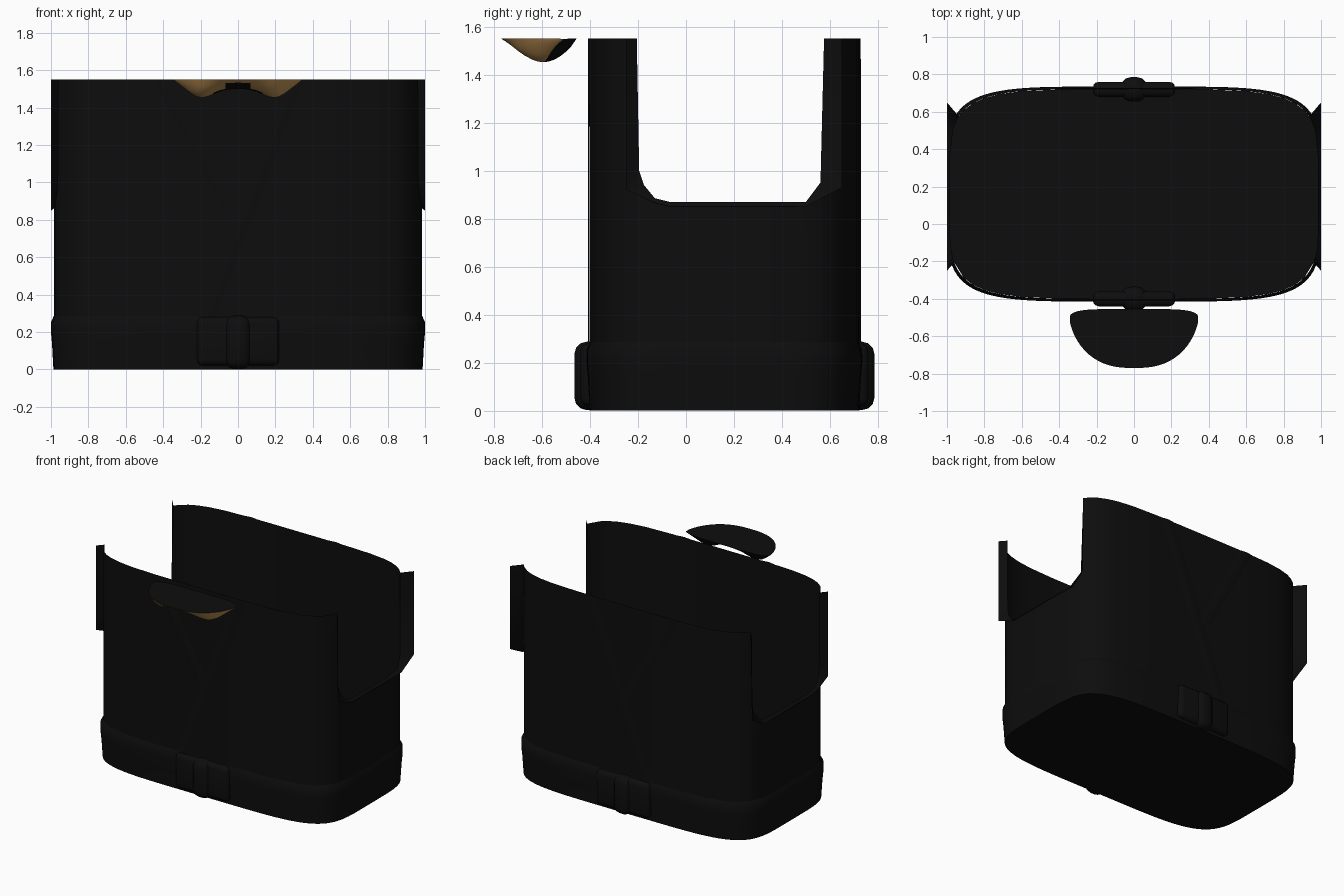
import bpy, bmesh, math

if "Cube" in bpy.data.objects:
    bpy.data.objects.remove(bpy.data.objects["Cube"])

TOP, MID, HX, HY, N = 1.55, 0.16, 0.985, 0.56, 5


def material(name, rgb):
    m = bpy.data.materials.new(name)
    m.use_nodes = True
    m.diffuse_color = (*rgb, 1)
    m.node_tree.nodes["Principled BSDF"].inputs["Base Color"].default_value = (*rgb, 1)
    return m


black = material("black cloth", (0.004, 0.004, 0.004))
tan = material("tan skin", (0.52, 0.29, 0.09))


def finish(name, bm, mats=(black,), angle=40):
    bmesh.ops.recalc_face_normals(bm, faces=bm.faces)
    me = bpy.data.meshes.new(name)
    bm.to_mesh(me)
    bm.free()
    for m in mats:
        me.materials.append(m)
    ob = bpy.data.objects.new(name, me)
    bpy.context.collection.objects.link(ob)
    bpy.ops.object.select_all(action="DESELECT")
    ob.select_set(True)
    bpy.context.view_layer.objects.active = ob
    bpy.ops.object.shade_smooth_by_angle(angle=math.radians(angle))
    return ob


# Rounded-rectangle cross-section of the torso
def depth_at(x, grow=0):
    return (HY + grow) * max(0, 1 - abs(x / (HX + grow)) ** N) ** (1 / N)


def width_at(y):
    return HX * (1 - abs((y - MID) / HY) ** N) ** (1 / N)


wide = [0, 0.2, 0.4, 0.6, 0.72, 0.8, 0.86, 0.91]
# Side columns: y and the height of the armhole rim there
side = [(0.575, TOP), (0.56, 0.95), (0.5, 0.87), (0.35, 0.87), (0.2, 0.87), (0.05, 0.87),
        (-0.07, 0.87), (-0.13, 0.885), (-0.175, 0.94), (-0.195, 1.0), (-0.205, TOP)]
half = [(x, MID + depth_at(x), TOP) for x in wide]
half += [(width_at(y), y, z) for y, z in side]
half += [(x, MID - depth_at(x), TOP) for x in reversed(wide)]
ring = half + [(-x, y, z) for x, y, z in reversed(half[1:-1])]

# Open-topped torso with armholes and a closed underside
bm = bmesh.new()
rows = 6
cols = [[bm.verts.new((x, y, h * r / rows)) for r in range(rows + 1)] for x, y, h in ring]
for i, col in enumerate(cols):
    nxt = cols[(i + 1) % len(cols)]
    for r in range(rows):
        bm.faces.new((col[r], nxt[r], nxt[r + 1], col[r + 1]))
bm.faces.new([c[0] for c in cols])
finish("torso", bm)

# Flared rims around the armholes
for sx, label in ((1, "left"), (-1, "right")):
    bm = bmesh.new()
    pairs = []
    for i, (y, z) in enumerate(side):
        out_y = 0.65 if i < 2 else -0.25 if i > 7 else y
        out_z = z if z == TOP else z - 0.02
        pairs.append((bm.verts.new((sx * width_at(y), y, z)),
                      bm.verts.new((sx, out_y, out_z))))
    for (a, b), (c, d) in zip(pairs, pairs[1:]):
        bm.faces.new((a, b, d, c))
    finish(label + "_armhole_rim", bm)

# Belt swept around the torso
bm = bmesh.new()
loops = []
for z, g in ((0, 0.002), (0.13, 0.009), (0.2, 0.015), (0.255, 0.014), (0.285, 0)):
    loop = []
    for i in range(96):
        a = math.tau * i / 96
        c, s = math.cos(a), math.sin(a)
        loop.append(bm.verts.new((
            math.copysign(abs(c) ** (2 / N), c) * (HX + g),
            MID + math.copysign(abs(s) ** (2 / N), s) * (HY + g), z)))
    loops.append(loop)
for a, b in zip(loops, loops[1:]):
    for i in range(96):
        j = (i + 1) % 96
        bm.faces.new((a[i], a[j], b[j], b[i]))
finish("belt", bm)


# Belt wrap and hanging knot, on both faces
def pad(name, cx, cy, cz, sx, sy, sz):
    bm = bmesh.new()
    bmesh.ops.create_cube(bm, size=1)
    for v in bm.verts:
        v.co = (cx + v.co.x * sx, cy + v.co.y * sy, cz + v.co.z * sz)
    bmesh.ops.bevel(bm, geom=bm.edges[:], offset=min(sx, sy, sz) * 0.4,
                    segments=3, profile=0.5, affect="EDGES")
    finish(name, bm)


for sy, label in ((-1, "front"), (1, "back")):
    face = MID + sy * HY
    pad(label + "_belt_wrap", 0, face, 0.15, 0.44, 0.08, 0.26)
    pad(label + "_belt_knot", 0, face, 0.145, 0.14, 0.13, 0.285)


# Thin crossed lapels following the torso surface
def lapel(name, sy, start, end, width=0.05):
    bm = bmesh.new()
    prev = None
    for i in range(13):
        t = i / 12
        x = start[0] + (end[0] - start[0]) * t
        z = start[1] + (end[1] - start[1]) * t
        pair = []
        for dx, lift in ((-width, 0.001), (0, 0.008), (width, 0.001)):
            pair.append(bm.verts.new((x + dx, MID + sy * (depth_at(x + dx) + lift), z)))
        if prev:
            for k in range(2):
                bm.faces.new((prev[k], prev[k + 1], pair[k + 1], pair[k]))
        prev = pair
    finish(name, bm)


for sy, label in ((-1, "front"), (1, "back")):
    lapel(label + "_outer_lapel", sy, (0.3, TOP), (-0.17, 0.28))
    lapel(label + "_inner_lapel", sy, (-0.4, TOP), (-0.02, 0.85))


# Chin floating ahead of the collar: flat top, two rounded lobes below
def chin_front(x):
    return -0.5 - 0.27 * max(0, 1 - (abs(x) / 0.345) ** 2.6) ** 0.62


def chin_back(x):
    return -0.5 + 0.045 * max(0, 1 - (abs(x) / 0.345) ** 6) ** 0.5


bm = bmesh.new()
nx, ny = 32, 12
top, low = [], []
for i in range(nx + 1):
    x = -0.342 * math.cos(math.pi * i / nx)
    lobes = 0.05 + 0.052 * math.exp(-((abs(x) - 0.2) / 0.09) ** 2)
    lobes *= max(0, 1 - (abs(x) / 0.345) ** 6)
    f, b = chin_front(x), chin_back(x)
    top.append([])
    low.append([])
    for j in range(ny + 1):
        t = j / ny
        y = f + (b - f) * t
        sag = lobes * math.sin(math.pi * t) ** 0.8 if 0 < j < ny else 0
        top[-1].append(bm.verts.new((x, y, TOP)))
        low[-1].append(bm.verts.new((x, y, TOP - sag)))
for i in range(nx):
    for j in range(ny):
        for grid in (top, low):
            fc = bm.faces.new((grid[i][j], grid[i + 1][j], grid[i + 1][j + 1], grid[i][j + 1]))
            x = abs(fc.calc_center_median().x)
            reach = 1 if x < 0.06 else 4 if x < 0.12 else 6
            if grid is low and j < reach:
                fc.material_index = 1
bmesh.ops.remove_doubles(bm, verts=bm.verts, dist=0.0005)
finish("chin", bm, (black, tan), 25)
